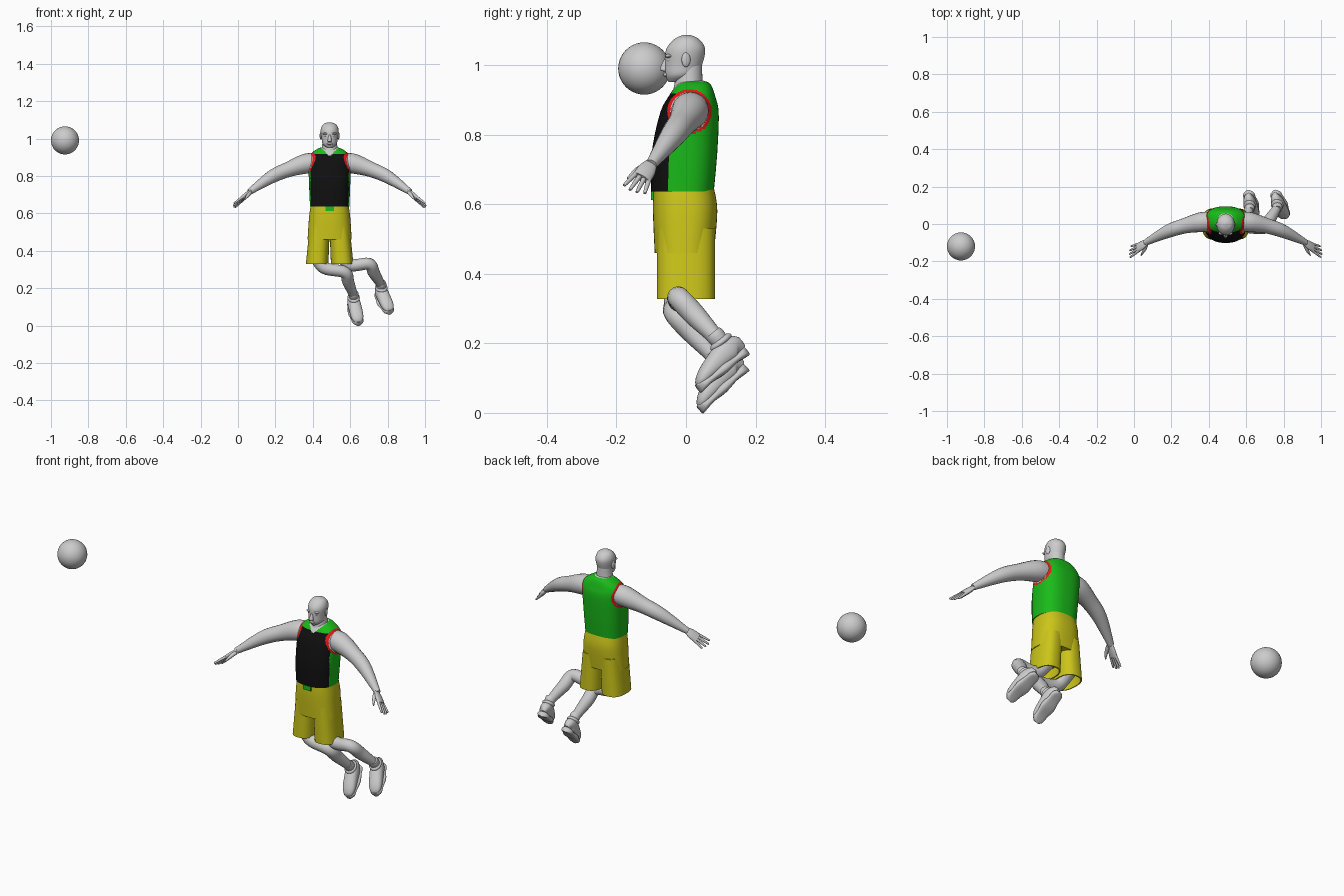
import bpy, bmesh, math
from mathutils import Vector, Matrix

if "Cube" in bpy.data.objects:
    bpy.data.objects.remove(bpy.data.objects["Cube"], do_unlink=True)

CENTRE = .49  # x of the body's centre line
SIDES = {"right": -1, "left": 1}
ACROSS = Vector((1, 0, 0))
UP = Vector((0, 0, 1))


def material(name, *colour):
    mat = bpy.data.materials.new(name)
    mat.use_nodes = True
    mat.diffuse_color = (*colour, 1)
    mat.node_tree.nodes["Principled BSDF"].inputs["Base Color"].default_value = (*colour, 1)
    return mat


GREY = material("plain grey", .6, .6, .6)
GREEN = material("jersey green", .01, .5, .01)
BLACK = material("jersey black", .005, .005, .005)
RED = material("trim red", .8, .01, .01)
YELLOW = material("shorts yellow", .6, .56, .01)


def finish(name, bm, materials):
    bmesh.ops.recalc_face_normals(bm, faces=bm.faces)
    mesh = bpy.data.meshes.new(name)
    bm.to_mesh(mesh)
    bm.free()
    obj = bpy.data.objects.new(name, mesh)
    bpy.context.collection.objects.link(obj)
    for mat in materials:
        mesh.materials.append(mat)
    bpy.ops.object.select_all(action='DESELECT')
    obj.select_set(True)
    bpy.context.view_layer.objects.active = obj
    bpy.ops.object.shade_smooth_by_angle(angle=math.radians(50))


def resample(rows, steps):
    """Smooth Catmull-Rom curve through rows of numbers."""
    last = len(rows) - 1
    result = []
    for i in range(last):
        quad = [rows[max(0, min(last, i + k))] for k in (-1, 0, 1, 2)]
        for step in range(steps):
            t = step / steps
            row = []
            for a, b, c, d in zip(*quad):
                m, n = (c - a) / 2, (d - b) / 2
                curve = 3 * (c - b) - 2 * m - n
                row.append(b + t * (m + t * (curve + t * (c - b - m - curve))))
            result.append(row)
    return result + [rows[last]]


def loft(name, rows, materials, side=None, sides=32, steps=6, power=2, paint=None, matrix=None):
    """Skin rings of (x, y, z, half width, half depth); rings are level without a side vector."""
    rows = resample(rows, steps)
    bm = bmesh.new()
    rings = []
    for i, (x, y, z, width, depth) in enumerate(rows):
        u, v = ACROSS, Vector((0, 1, 0))
        if side:
            ahead, behind = rows[min(i + 1, len(rows) - 1)], rows[max(i - 1, 0)]
            along = (Vector(ahead[:3]) - Vector(behind[:3])).normalized()
            u = (side - along * side.dot(along)).normalized()
            v = along.cross(u)
        ring = []
        for k in range(sides):
            angle = math.tau * k / sides
            c, s = math.cos(angle), math.sin(angle)
            across = math.copysign(abs(c) ** (2 / power), c) * width
            deep = math.copysign(abs(s) ** (2 / power), s) * depth
            ring.append(bm.verts.new(Vector((x, y, z)) + u * across + v * deep))
        rings.append(ring)
    for low, high in zip(rings, rings[1:]):
        for k in range(sides):
            bm.faces.new((low[k - 1], low[k], high[k], high[k - 1]))
    bm.faces.new(rings[0])
    bm.faces.new(rings[-1])
    if paint:
        for face in bm.faces:
            face.material_index = paint(face.calc_center_median())
    if matrix:
        bm.transform(matrix)
    finish(name, bm, materials)


def levels(*rows):
    """Level sections from (height, front, back, half width)."""
    return [(CENTRE, (front + back) / 2, z, width, (back - front) / 2) for z, front, back, width in rows]


def tube(name, points, radii, side=UP, flat=1):
    """Limb through joints, with a radius at each."""
    loft(name, [(*p, r, r * flat) for p, r in zip(points, radii)], [GREY], side=side, sides=20)


def ellipsoid(name, centre, size, turn=Matrix()):
    bm = bmesh.new()
    bmesh.ops.create_uvsphere(bm, u_segments=32, v_segments=20, radius=1)
    bm.transform(Matrix.Translation(centre) @ turn @ Matrix.Diagonal((*size, 1)))
    finish(name, bm, [GREY])


ellipsoid("ball", (-.925, -.12, .99), [.075] * 3)


# Jersey: green with a black front panel, red armhole trim and a bare neckline
def jersey_paint(c):
    off = abs(c.x - CENTRE)
    armhole = math.hypot(c.y - .01, c.z - .866)
    if off > .07 and armhole < .064:
        return 3 if armhole > .055 else 0
    if c.z > (.905 + off if c.y < .01 else .953):
        return 0
    panel_edge = -.05 + max(0, c.z - .8) * .3
    return 2 if c.y < panel_edge and c.z < .917 else 1


loft("jersey", levels((.636, -.1, .08, .105), (.75, -.098, .09, .11), (.86, -.075, .094, .113),
                      (.91, -.05, .084, .107), (.945, -.025, .07, .065), (.955, -.01, .05, .03)),
     [GREY, GREEN, BLACK, RED], sides=144, steps=16, power=2.5, paint=jersey_paint)

# Shorts: seat, open legs and drawstring tab
loft("shorts_seat", levels((.648, -.093, .08, .1), (.58, -.095, .09, .11), (.46, -.09, .08, .118)),
     [YELLOW], sides=64, power=2.5)
HEM = .328
for label, s in SIDES.items():
    outer = [(z, .055, .083) for z in (.53, .43, HEM)]
    inner = [(z, .05, .076) for z in (HEM, .38)]
    loft(label + "_shorts_leg", [(CENTRE + s * (.09 - z * .07), 0, z, width + (.5 - z) * .03, depth)
                                 for z, width, depth in outer + inner],
         [YELLOW], sides=48, steps=1, power=2.5)
bm = bmesh.new()
bmesh.ops.create_cube(bm, size=1, matrix=Matrix.Translation((CENTRE, -.096, .624)) @ Matrix.Diagonal((.045, .009, .024, 1)))
finish("drawstring_tab", bm, [GREEN])

# Neck and head
loft("neck", levels((.9, -.05, .07, .06), (.94, -.034, .05, .044), (1, -.03, .046, .037)), [GREY])
loft("head", levels((.951, -.05, -.01, .015), (.97, -.059, .03, .037), (1, -.06, .046, .043),
                    (1.045, -.057, .055, .048), (1.075, -.033, .037, .035), (1.087, -.006, .01, .008)),
     [GREY], sides=48)
loft("nose", levels((.982, -.066, -.05, .008), (.989, -.075, -.05, .011), (1.022, -.06, -.04, .005)), [GREY])
ellipsoid("lips", (CENTRE, -.058, .972), (.016, .007, .006))
for label, s in SIDES.items():
    ellipsoid(label + "_brow", (CENTRE + s * .02, -.049, 1.026), (.018, .01, .006))
    ellipsoid(label + "_eye", (CENTRE + s * .019, -.046, 1.014), (.009, .009, .005))
    ellipsoid(label + "_ear", (CENTRE + s * .047, 0, 1.015), (.006, .013, .021),
              turn=Matrix.Rotation(s / 4, 4, 'Z'))

# Arms and hands
SPREAD = Vector((0, .9, -.42))  # direction across the knuckles
for label, s in SIDES.items():
    def place(x, y, z):
        return Vector((CENTRE + s * x, y, z))

    tube(label + "_arm", [place(.07, .014, .872), place(.13, .01, .865), place(.22, -.01, .835),
                          place(.31, -.04, .795), place(.43, -.1, .714)], [.05, .053, .041, .035, .016])
    wrist, knuckles = place(.42, -.097, .721), place(.47, -.128, .675)
    tube(label + "_palm", [wrist, wrist.lerp(knuckles, .5), knuckles], [.016, .026, .027], SPREAD, .45)
    reach = place(.515, -.152, .637) - knuckles
    for i, length in enumerate((.9, 1, .95, .8)):
        fan = SPREAD * (i - 1.5)
        root = knuckles + fan * .0135 - reach * .15
        tip = knuckles + fan * .021 + reach * length
        tube(f"{label}_finger_{i + 1}", [root, root.lerp(tip, .9), tip], [.0075, .005, .002], SPREAD)
    tube(label + "_thumb", [place(.425, -.112, .711), place(.436, -.14, .697), place(.453, -.168, .674)],
         [.011, .009, .003])

# Legs, socks and shoes: hip, knee, shin, then the shoe's heel and toe
LEGS = {
    "right": [(.42, -.01, .39), (.46, -.03, .31), (.57, -.03, .285), (.61, .18, .12), (.645, .05, 0)],
    "left": [(.55, 0, .4), (.6, -.015, .325), (.7, -.02, .33), (.752, .18, .166), (.812, .045, .06)],
}
for label, joints in LEGS.items():
    hip, thigh, knee, heel, toe = map(Vector, joints)
    forward = (toe - heel).normalized()
    side = (forward * forward.x - ACROSS).normalized()
    frame = Matrix((side, forward, side.cross(forward))).transposed().to_4x4()
    frame.translation = heel
    ankle = frame @ Vector((0, .045, .09))
    calf = knee.lerp(ankle, .4)
    tube(label + "_leg", [hip, thigh, knee, calf, ankle, frame @ Vector((0, .05, .04))],
         [.048, .034, .032, .032, .022, .02], Vector((.3, .7, .7)))
    loft(label + "_sock", [(0, .043, z, r, r) for z, r in ((.07, .024), (.1, .027), (.115, .024))],
         [GREY], matrix=frame)
    ellipsoid(label + "_shoe_collar", frame @ Vector((0, .042, .078)), (.033, .038, .015),
              turn=frame.to_3x3().to_4x4())
    # the shoe lowers from heel to toe and rounds off at both ends
    upper, sole = [], []
    for i in range(17):
        t = .01 + .98 * i / 16
        y = t * (toe - heel).length
        rounding = (1 - abs(2 * t - 1) ** 4) ** .5
        height = (.09 - .055 * t) * rounding
        upper.append((0, y, .01 + height / 2, .035 * rounding, height / 2))
        waist = math.cos(math.tau * 2 * t)
        sole.append((0, y * 1.04 - .004, .013, (.037 + .003 * waist) * rounding, .012 + .002 * waist))
    loft(label + "_shoe", upper, [GREY], side=ACROSS, steps=2, power=2.3, matrix=frame)
    loft(label + "_sole", sole, [GREY], side=ACROSS, steps=2, power=3, matrix=frame)
